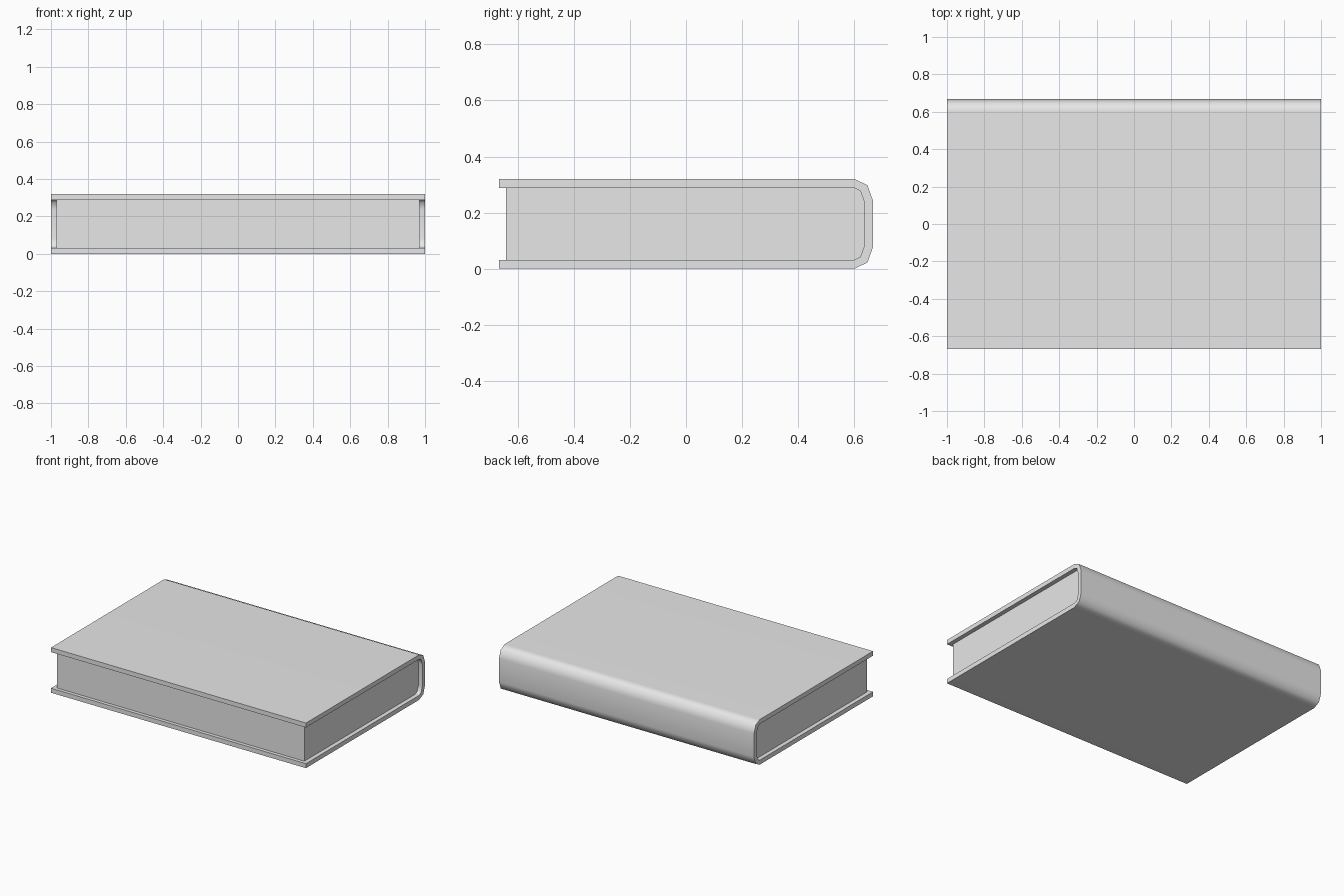
import bpy
import math

cube = bpy.data.objects.get("Cube")
if cube:
    bpy.data.objects.remove(cube, do_unlink=True)

grey = bpy.data.materials.new("plain grey")
grey.use_nodes = True
grey.diffuse_color = (0.8, 0.8, 0.8, 1)
grey.node_tree.nodes["Principled BSDF"].inputs["Base Color"].default_value = (0.8, 0.8, 0.8, 1)

MID = 0.16  # mid height of the book


def mirrored(half):
    """Full outline in (y, z), bottom to top, from its lower half."""
    return half + [(y, 2 * MID - z) for y, z in reversed(half)]


def add_part(name, verts, faces):
    mesh = bpy.data.meshes.new(name)
    mesh.from_pydata(verts, [], faces)
    mesh.materials.append(grey)
    obj = bpy.data.objects.new(name, mesh)
    bpy.context.collection.objects.link(obj)
    bpy.ops.object.select_all(action="DESELECT")
    obj.select_set(True)
    bpy.context.view_layer.objects.active = obj
    bpy.ops.object.mode_set(mode="EDIT")
    bpy.ops.mesh.select_all(action="SELECT")
    bpy.ops.mesh.normals_make_consistent(inside=False)
    bpy.ops.object.mode_set(mode="OBJECT")
    bpy.ops.object.shade_smooth_by_angle(angle=math.radians(50))
    # keep the broad faces flat beside the rounded spine
    obj.modifiers.new("flat_boards", "WEIGHTED_NORMAL").keep_sharp = True
    return obj


def extrude(profile, half_width):
    return [(x, y, z) for x in (-half_width, half_width) for y, z in profile]


# Cover: two boards joined by a rounded spine
outer = mirrored([(-0.667, 0), (0.6, 0), (0.647, 0.022), (0.667, 0.078)])
inner = mirrored([(-0.667, 0.032), (0.6, 0.032), (0.622, 0.043), (0.636, 0.082)])
n = len(outer)
faces = []
for i in range(n - 1):
    j = i + 1
    faces += [(i, j, n + j, n + i),                          # left cap
              (2 * n + i, 2 * n + j, 3 * n + j, 3 * n + i),  # right cap
              (i, j, 2 * n + j, 2 * n + i),                  # outside
              (n + i, n + j, 3 * n + j, 3 * n + i)]          # inside
for i in (0, n - 1):                                         # fore edges
    faces.append((i, n + i, 3 * n + i, 2 * n + i))
add_part("cover", extrude(outer + inner, 1.0), faces)

# Page block: set in from the boards on three sides
pages = [(-0.642, z) if y < 0 else (y, z) for y, z in inner]
m = len(pages)
faces = [tuple(range(m)), tuple(range(m, 2 * m))]
faces += [(i, (i + 1) % m, m + (i + 1) % m, m + i) for i in range(m)]
add_part("page_block", extrude(pages, 0.97), faces)
